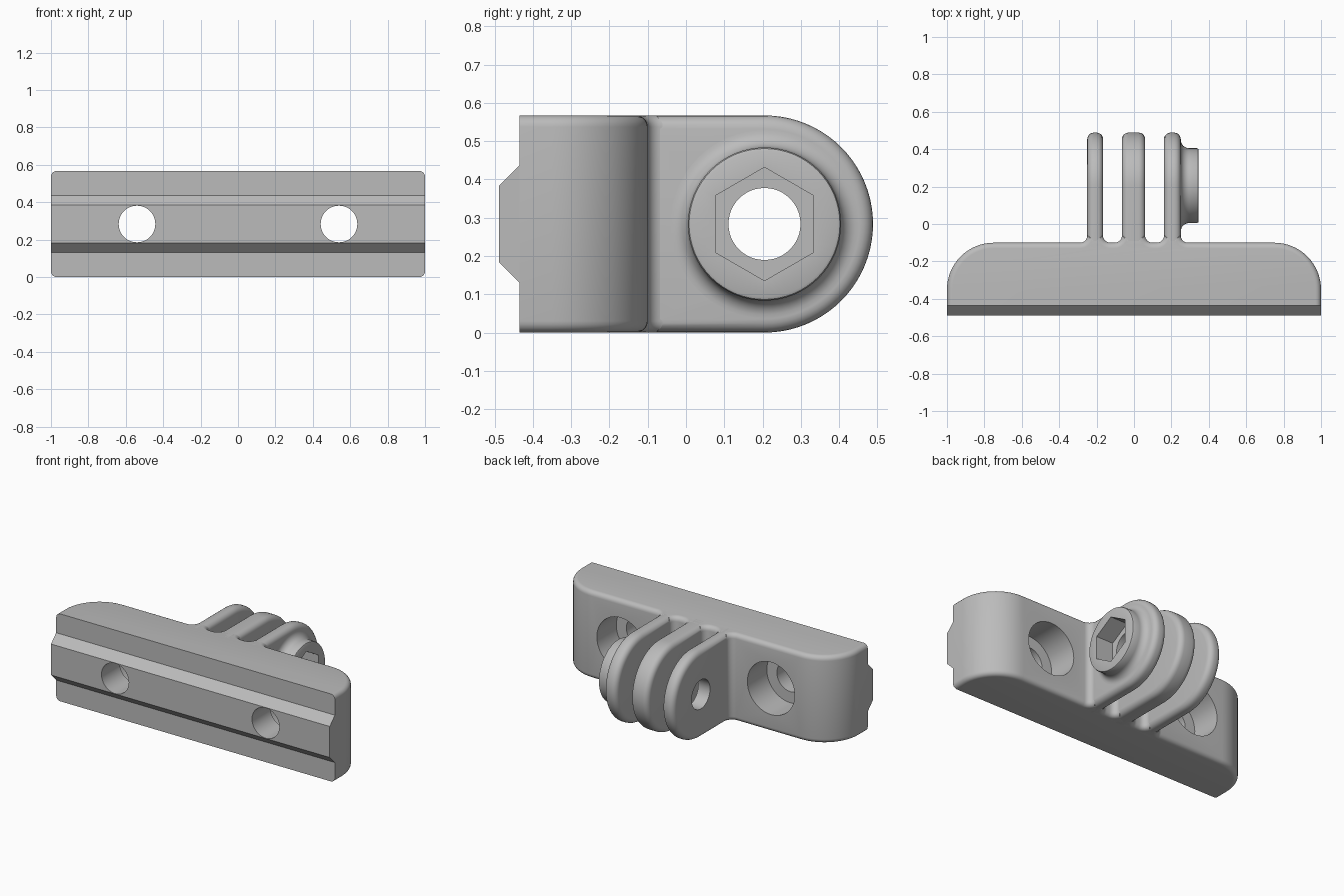
import bpy, bmesh
from math import sin, cos, pi, radians
from mathutils import Vector, Matrix

cube = bpy.data.objects.get("Cube")
if cube:
    bpy.data.objects.remove(cube)

grey = bpy.data.materials.new("plain grey")
grey.use_nodes = True
COLOUR = (0.5, 0.5, 0.5, 1)
grey.diffuse_color = COLOUR
grey.node_tree.nodes["Principled BSDF"].inputs["Base Color"].default_value = COLOUR

H = 0.567                  # overall height
MID = H / 2
FRONT, BACK = -0.435, -0.10
PIVOT = Vector((0, 0.205, MID))
FINS = [(-0.25, -0.165), (-0.065, 0.06), (0.16, 0.25)]


def arc(cx, cy, r, a0, a1, n):
    """Points on a circle from angle a0 to a1, in degrees."""
    angles = [radians(a0 + (a1 - a0) * i / n) for i in range(n + 1)]
    return [(cx + r * cos(a), cy + r * sin(a)) for a in angles]


def finish(name, bm):
    bmesh.ops.recalc_face_normals(bm, faces=bm.faces[:])
    me = bpy.data.meshes.new(name)
    bm.to_mesh(me)
    bm.free()
    ob = bpy.data.objects.new(name, me)
    bpy.context.collection.objects.link(ob)
    me.materials.append(grey)
    return ob


def prism(name, points, lift, rounding=0, keep=lambda a, b: True):
    """Extrude an outline by the vector lift and round its two rims."""
    lift = Vector(lift)
    bm = bmesh.new()
    face = bm.faces.new([bm.verts.new(p) for p in points])
    new = bmesh.ops.extrude_face_region(bm, geom=[face])["geom"]
    bmesh.ops.translate(bm, vec=lift, verts=[v for v in new if isinstance(v, bmesh.types.BMVert)])
    if rounding:
        axis = lift.normalized()
        rims = [e for e in bm.edges
                if abs((e.verts[0].co - e.verts[1].co).dot(axis)) < 1e-5
                and keep(e.verts[0].co, e.verts[1].co)]
        bmesh.ops.bevel(bm, geom=rims, offset=rounding, segments=5, profile=0.5, affect='EDGES')
    return finish(name, bm)


def cutter(centre, axis, r, length, sides=48):
    """Solid cylinder along x or y used for cutting holes."""
    bm = bmesh.new()
    bmesh.ops.create_cone(bm, cap_ends=True, segments=sides, radius1=r, radius2=r, depth=length)
    turn = Matrix.Rotation(pi / 2, 4, 'Y' if axis == 'X' else 'X')
    if sides == 6:
        # point the hexagon upwards
        top = max((turn @ v.co).z for v in bm.verts)
        if top < r * 0.99:
            turn = turn @ Matrix.Rotation(pi / 6, 4, 'Z')
    bm.transform(Matrix.Translation(centre) @ turn)
    ob = finish("hole_cutter", bm)
    ob.hide_render = True
    return ob


def cut(ob, cutters):
    for c in cutters:
        mod = ob.modifiers.new("hole", 'BOOLEAN')
        mod.object, mod.operation, mod.solver = c, 'DIFFERENCE', 'EXACT'
    dg = bpy.context.evaluated_depsgraph_get()
    mesh = bpy.data.meshes.new_from_object(ob.evaluated_get(dg))
    ob.modifiers.clear()
    ob.data = mesh


# Body outline seen from above, with fillets flaring into each fin
R, F = 0.25, 0.04
outline = [(-1, FRONT), (1, FRONT)] + arc(1 - R, BACK - R, R, 0, 90, 16)
for x0, x1 in reversed(FINS):
    outline += arc(x1 + F - 0.001, BACK + F, F, 270, 180, 6)
    outline += arc(x0 - F + 0.001, BACK + F, F, 0, -90, 6)
outline += arc(-1 + R, BACK - R, R, 90, 180, 16)
body = prism("body", [(x, y, 0) for x, y in outline], (0, 0, H), 0.03,
             lambda a, b: max(a.y, b.y) > FRONT + 0.01)

# Raised rail along the front
rail_profile = [(FRONT + 0.003, 0.127), (-0.488, 0.183), (-0.488, H - 0.183), (FRONT + 0.003, H - 0.127)]
rail = prism("front_rail", [(-1, y, z) for y, z in rail_profile], (2, 0, 0))

# Three rounded fins
fin_profile = [(-0.14, 0)] + arc(PIVOT.y, MID, MID, -90, 90, 40) + [(-0.14, H)]
fins = [prism(name + "_fin", [(x0, y, z) for y, z in fin_profile], (x1 - x0, 0, 0), 0.035)
        for name, (x0, x1) in zip(("right", "middle", "left"), FINS)]

# Nut boss turned around the pivot, with a concave foot
boss_profile = ([(0.24, 0), (0.24, 0.245)] + arc(0.295, 0.245, 0.045, 180, 270, 8)
                + [(0.337, 0.2), (0.343, 0.197), (0.346, 0.19), (0.346, 0)])
bm = bmesh.new()
verts = [bm.verts.new((x, PIVOT.y, MID + r)) for x, r in boss_profile]
edges = [bm.edges.new(pair) for pair in zip(verts, verts[1:])]
bmesh.ops.spin(bm, geom=verts + edges, cent=PIVOT, axis=(1, 0, 0), angle=2 * pi, steps=64)
bmesh.ops.remove_doubles(bm, verts=bm.verts[:], dist=1e-5)
boss = finish("nut_boss", bm)

# Screw holes with counterbores, pivot bore and hexagonal nut pocket
screws = []
for x in (-0.54, 0.54):
    screws.append(cutter((x, -0.3, MID), 'Y', 0.098, 1))
    screws.append(cutter((x, 0.0, MID), 'Y', 0.17, 0.6))
bore = cutter(PIVOT, 'X', 0.094, 1.5)
pocket = cutter(PIVOT + Vector((0.325, 0, 0)), 'X', 0.148, 0.2, 6)
bpy.context.view_layer.update()
cut(body, screws)
cut(rail, screws)
for fin in fins[:2]:
    cut(fin, [bore])
for part in (fins[2], boss):
    cut(part, [bore, pocket])
for c in screws + [bore, pocket]:
    bpy.data.objects.remove(c)

# Smooth shading with sharp edges kept
bpy.ops.object.select_all(action='DESELECT')
for ob in [body, rail, boss] + fins:
    ob.select_set(True)
    bpy.context.view_layer.objects.active = ob
bpy.ops.object.shade_smooth_by_angle(angle=radians(30))
